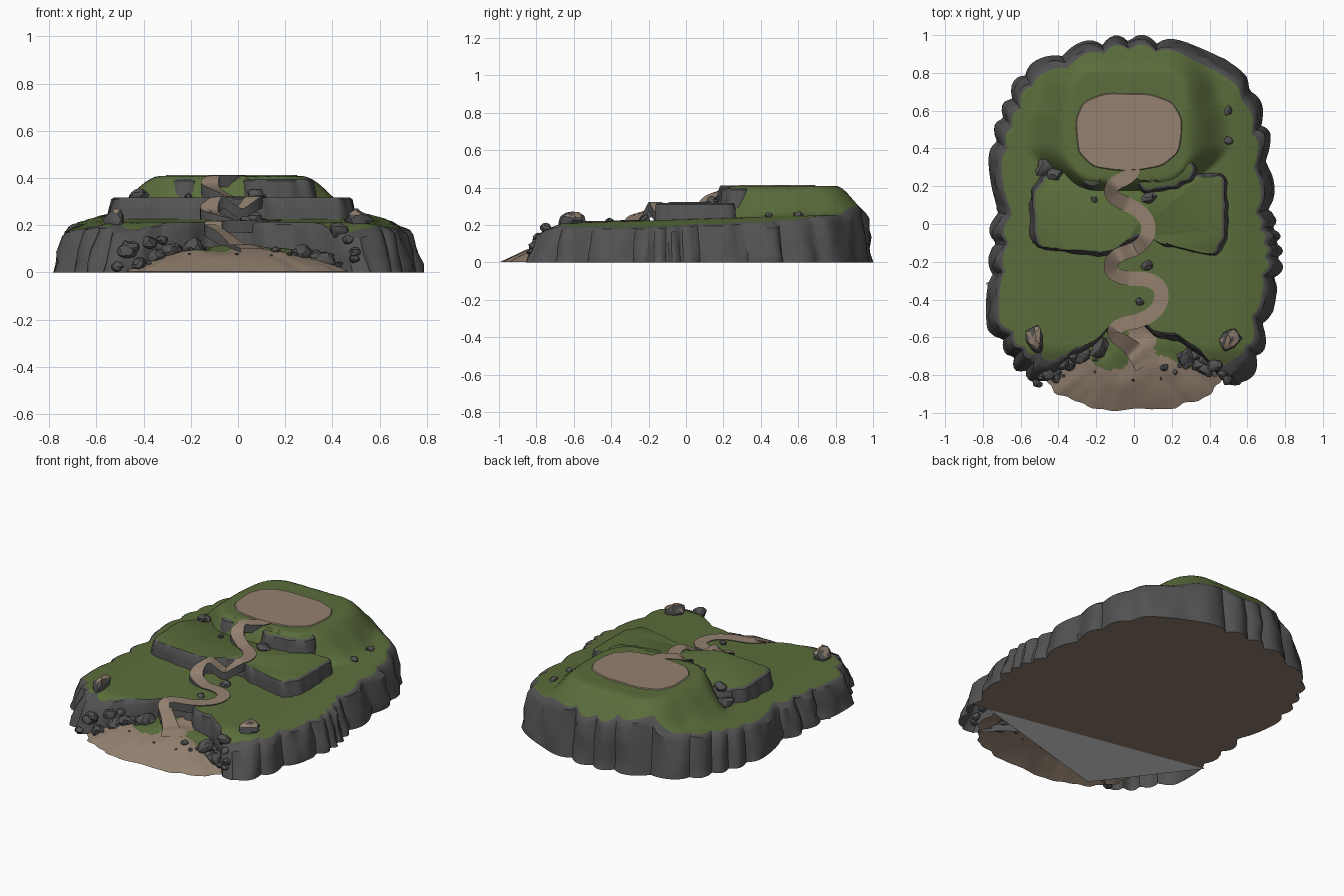
import bpy, bmesh, math, random
from mathutils import Vector, noise
from mathutils.bvhtree import BVHTree

random.seed(4)
if "Cube" in bpy.data.objects:
    bpy.data.objects.remove(bpy.data.objects["Cube"])


def material(name, r, g, b):
    m = bpy.data.materials.new(name)
    m.use_nodes = True
    m.diffuse_color = (r, g, b, 1)
    m.node_tree.nodes["Principled BSDF"].inputs["Base Color"].default_value = (r, g, b, 1)
    return m


MATS = [material("grass green", .105, .155, .045), material("rock grey", .085, .085, .087),
        material("sand brown", .295, .22, .163), material("pale grey", .8, .82, .81)]
GRASS, ROCK, SAND, PALE = range(4)
solids = []


def build(name, verts, faces, rule, angle=40, drape=False):
    """Make a mesh object; rule(face, index) gives each face its material."""
    me = bpy.data.meshes.new(name)
    me.from_pydata(verts, [], faces)
    for m in MATS:
        me.materials.append(m)
    for i, p in enumerate(me.polygons):
        p.material_index = rule(p, i)
    ob = bpy.data.objects.new(name, me)
    bpy.context.collection.objects.link(ob)
    bpy.ops.object.select_all(action='DESELECT')
    ob.select_set(True)
    bpy.context.view_layer.objects.active = ob
    bpy.ops.object.shade_smooth_by_angle(angle=math.radians(angle))
    if drape:
        solids.append(BVHTree.FromPolygons(verts, faces))


def loft(name, rings, rule, **kw):
    """Join counter-clockwise rings from the capped top outwards and down."""
    n = len(rings[0])
    faces = [list(range(n))]
    for r in range(len(rings) - 1):
        for i in range(n):
            j = (i + 1) % n
            faces.append([r * n + i, (r + 1) * n + i, (r + 1) * n + j, r * n + j])
    build(name, [v for ring in rings for v in ring], faces, rule, **kw)


def top_height(x, y):
    hits = [t.ray_cast(Vector((x, y, 2)), Vector((0, 0, -1)))[0] for t in solids]
    return max([h.z for h in hits if h], default=0)


def step(a, b, v):
    t = min(max((v - a) / (b - a), 0), 1)
    return t * t * (3 - 2 * t)


def power(v, e):
    return math.copysign(abs(v) ** e, v)


def rounded(points, times=2):
    for _ in range(times):
        points = [p.lerp(q, f) for p, q in zip(points, points[1:] + points[:1]) for f in (.25, .75)]
    return points


def ground(x, y):
    """Gently sloping meadow with the rounded hill at the back, steeper in front."""
    z = .19 + .03 * y + .04 * (1 - step(.5, .75, abs(x))) - .06 * step(.64, .82, -y)
    d = math.hypot(max(abs(x + .03) - .17, 0), max(abs(y - .52) - .15, 0))
    reach = .25 - .06 * step(.55, .72, y) - .13 * step(.42, .24, y)
    return z + (.408 - z) * (1 - step(.13, .13 + reach, d))


# Island: polar meadow and hill inside a scalloped cliff with a bay in front
CENTRE = Vector((0, -.1))
OUTLINE = [(0, .99), (-.2, .97), (-.4, .91), (-.6, .8), (-.67, .66), (-.745, .45), (-.735, .1),
           (-.75, -.15), (-.78, -.45), (-.765, -.55), (-.68, -.66), (-.61, -.78), (-.5, -.84),
           (-.42, -.8), (-.35, -.72), (-.22, -.67), (-.15, -.59), (-.05, -.54), (.05, -.55), (.11, -.61),
           (.25, -.63), (.38, -.72), (.47, -.84), (.57, -.87), (.66, -.73), (.7, -.55),
           (.74, -.38), (.78, -.2), (.73, .05), (.715, .3), (.69, .55), (.6, .78), (.4, .9), (.2, .97)]
polar = sorted((math.atan2(*(Vector(p) - CENTRE).yx), (Vector(p) - CENTRE).length) for p in OUTLINE)
polar = [(polar[-1][0] - math.tau, polar[-1][1])] + polar + [(polar[0][0] + math.tau, polar[0][1])]


def radius(a):
    for (a0, r0), (a1, r1) in zip(polar, polar[1:]):
        if a0 <= a <= a1:
            return r0 + (r1 - r0) * (a - a0) / (a1 - a0)


COUNT, INNER = 300, 40
WALL = [(.25, .95), (.42, .85), (.68, .48), (.87, .2), (1, 0)]
rings = [[] for _ in range(INNER + len(WALL))]
for i in range(COUNT):
    a = -math.pi + math.tau * (i + .5) / COUNT
    way = Vector((math.cos(a), math.sin(a)))
    outer = radius(a)
    foot = CENTRE + way * outer
    lobe = abs(math.sin(15 * a + 2.2 * math.sin(3 * a) + 1.2 * math.sin(8 * a))) ** .7 * .045 - .032
    if foot.y < 0:
        lobe *= step(.1, .4, abs(foot.x))
    inset = .05 + .025 * step(.1, .4, abs(foot.x)) + .06 * step(.68, .82, -foot.y)
    edge = outer - inset + lobe * .8
    for k in range(INNER):
        p = CENTRE + way * edge * (k + 1) / INNER
        rings[k].append(Vector((*p, ground(*p))))
    rim = rings[INNER - 1][-1].z
    for k, (out, up) in enumerate(WALL):
        rough = noise.noise(Vector((way.x * 11, way.y * 11, up * 3))) * .022
        p = CENTRE + way * (edge + (inset + lobe * .2) * out + rough * (0 < up < .9))
        rings[INNER + k].append(Vector((*p, rim * up)))
loft("island_body", rings, lambda p, i: GRASS if i <= COUNT * (INNER - 1) else ROCK, angle=35, drape=True)

# Underside: sandy sheet with a pale triangular patch towards the front
A, B, C = Vector((.585, -.585)), Vector((-.785, -.315)), Vector((-.375, -.855))
base = [v for v in rings[-1] if v.y > A.y + (B.y - A.y) * (A.x - v.x) / (A.x - B.x)]
base = sorted(base + [Vector((*A, 0)), Vector((*B, 0))], key=lambda v: -math.atan2(v.y - .1, v.x))
build("underside", base, [list(range(len(base)))], lambda p, i: SAND)
build("underside_patch", [Vector((*v, 0)) for v in (A, B, C)], [[0, 1, 2]], lambda p, i: PALE)


# Terraces: slabs with grass tops and rough rock sides
def terrace(name, points, top, bottom):
    pts = rounded([Vector(p) for p in points])
    pts = [p.lerp(q, f) for p, q in zip(pts, pts[1:] + pts[:1]) for f in (0, .5)]
    mid = sum(pts, Vector((0, 0))) / len(pts)
    levels = []
    for out, z in ((-.022, top), (-.008, top - .008), (.004, (top + bottom) / 2), (.014, bottom)):
        ring = []
        for p in pts:
            rough = noise.noise(Vector((p.x * 16, p.y * 16, z * 5))) * .02
            q = p + (p - mid).normalized() * (out + rough)
            ring.append(Vector((*q, z)))
        levels.append(ring)
    loft(name, levels, lambda p, i: GRASS if i == 0 else ROCK, drape=True)


terrace("middle_terrace", [(-.53, .25), (-.54, .05), (-.53, -.13), (-.35, -.14), (-.2, -.17), (-.12, -.16),
                           (-.05, -.11), (.02, -.07), (.09, -.07), (.14, -.11), (.22, -.12),
                           (.35, -.16), (.47, -.16), (.49, 0), (.49, .27), (.4, .26), (0, .32), (-.3, .3)],
        .318, .2)
terrace("left_upper_crag", [(-.31, .4), (-.32, .28), (-.27, .21), (-.19, .19), (-.16, .25), (-.15, .4)], .395, .29)
terrace("right_upper_crag", [(-.02, .4), (0, .23), (.04, .17), (.14, .17), (.24, .2), (.34, .26),
                             (.32, .34), (.26, .42)], .395, .29)

# Beach: shallow sand fan in the bay, grassy where it meets the cliff
fan = []
for k in range(1, 19):
    t = k / 18
    ring = []
    for i in range(120):
        a = math.tau * i / 120
        ripple = 1 + t * (.018 * math.sin(13 * a + math.sin(5 * a)) + .01 * math.sin(29 * a))
        x = .54 * t * power(math.cos(a), .78) * ripple
        y = -.6 + .385 * t * power(math.sin(a), .85) * ripple
        bump = noise.noise(Vector((x * 9, y * 9, 0))) * .025 * (1 - t)
        ring.append(Vector((x, y, .003 + .11 * (1 - t ** 1.9) + bump)))
    fan.append(ring)
loft("beach", fan, drape=True, rule=lambda p, i: GRASS if p.center.y > -.73 + .04 * math.sin(p.center.x * 14)
     and abs(p.center.x - .04) > .07 and -.3 < p.center.x < .4 else SAND)

# Hilltop clearing: thin sand plate
plate = []
for grow, z in ((0, .413), (.006, .406)):
    ring = []
    for i in range(120):
        a = math.tau * i / 120
        wobble = 1 + .015 * math.sin(3 * a + 1) + .008 * math.sin(11 * a)
        ring.append(Vector((-.03 + (.275 * wobble + grow) * power(math.cos(a), .72),
                            .49 + (.2 * wobble + grow) * power(math.sin(a), .72), z)))
    plate.append(ring)
loft("hilltop_clearing", plate, lambda p, i: SAND)

# Winding path: ribbon draped over the terraces, ramping at each step
way = [(0, .31), (-.02, .25), (-.12, .21), (-.12, .14), (0, .09), (.07, .03), (.08, -.06), (.02, -.13),
       (-.11, -.17), (-.13, -.25), (-.05, -.29), (.08, -.29), (.15, -.34), (.14, -.44), (.05, -.51),
       (-.07, -.53), (-.12, -.58), (-.03, -.64), (.03, -.7), (.06, -.75)]
line = [Vector(p) for p in way]
for _ in range(3):
    line = [line[0]] + [p.lerp(q, f) for p, q in zip(line, line[1:]) for f in (.25, .75)] + [line[-1]]
sides, heights = [], []
for i, p in enumerate(line):
    t = (line[min(i + 1, len(line) - 1)] - line[max(i - 1, 0)]).normalized()
    n = Vector((-t.y, t.x)) * (.038 + .02 * step(.6, .75, -p.y))
    sides.append((p + n, p - n))
    heights.append(max(top_height(*q) for q in (p + n, p, p - n)) + .004)
verts, faces = [], []
for i, (l, r) in enumerate(sides):
    z = max(h - .7 * (line[i] - line[j]).length for j, h in enumerate(heights))
    verts += [Vector((*l, z - .05)), Vector((*l, z)), Vector((*r, z)), Vector((*r, z - .05))]
    if i:
        faces += [[4 * i - 4 + j, 4 * i - 3 + j, 4 * i + 1 + j, 4 * i + j] for j in range(3)]
build("winding_path", verts, faces, lambda p, i: SAND if i % 3 == 1 else ROCK)


# Boulders and stones: jittered, squashed balls resting on the ground
def boulder(name, x, y, size, sandy=False):
    bm = bmesh.new()
    bmesh.ops.create_icosphere(bm, subdivisions=2, radius=size)
    seed, turn = Vector((x * 40, y * 40, 3)), random.uniform(0, math.pi)
    base_z = max(top_height(x, y) + size * .2, size)
    verts = []
    for v in bm.verts:
        co = v.co * (1 + .5 * noise.noise(v.co / size * 1.1 + seed))
        co = Vector((co.x * 1.15, co.y * .85, co.z * .8))
        verts.append(Vector((x + co.x * math.cos(turn) - co.y * math.sin(turn),
                             y + co.x * math.sin(turn) + co.y * math.cos(turn), base_z + co.z)))
    faces = [[v.index for v in f.verts] for f in bm.faces]
    bm.free()
    build(name, verts, faces, lambda p, i: SAND if sandy and p.normal.z > .7 else ROCK, angle=30)


for x, y, size in ((-.47, .3, .05), (-.42, .26, .035), (-.18, -.66, .05), (.08, .14, .035), (.07, -.22, .03),
                   (.5, .6, .022), (.5, .44, .022), (-.21, .13, .016), (.03, -.41, .02), (.16, -.76, .02)):
    boulder("boulder", x, y, size)
boulder("front_boulder", -.52, -.61, .058, True)
boulder("front_boulder", .51, -.61, .055, True)
for side in (-1, 1):
    for k in range(12):
        f = k / 11
        boulder("cliff_rubble", side * (.5 - .24 * f) + random.uniform(-.02, .02),
                -.83 + .15 * f + random.uniform(-.02, .03), random.uniform(.02, .042))
for _ in range(12):
    boulder("beach_stone", random.uniform(-.4, .4), random.uniform(-.84, -.7), random.uniform(.006, .013))
